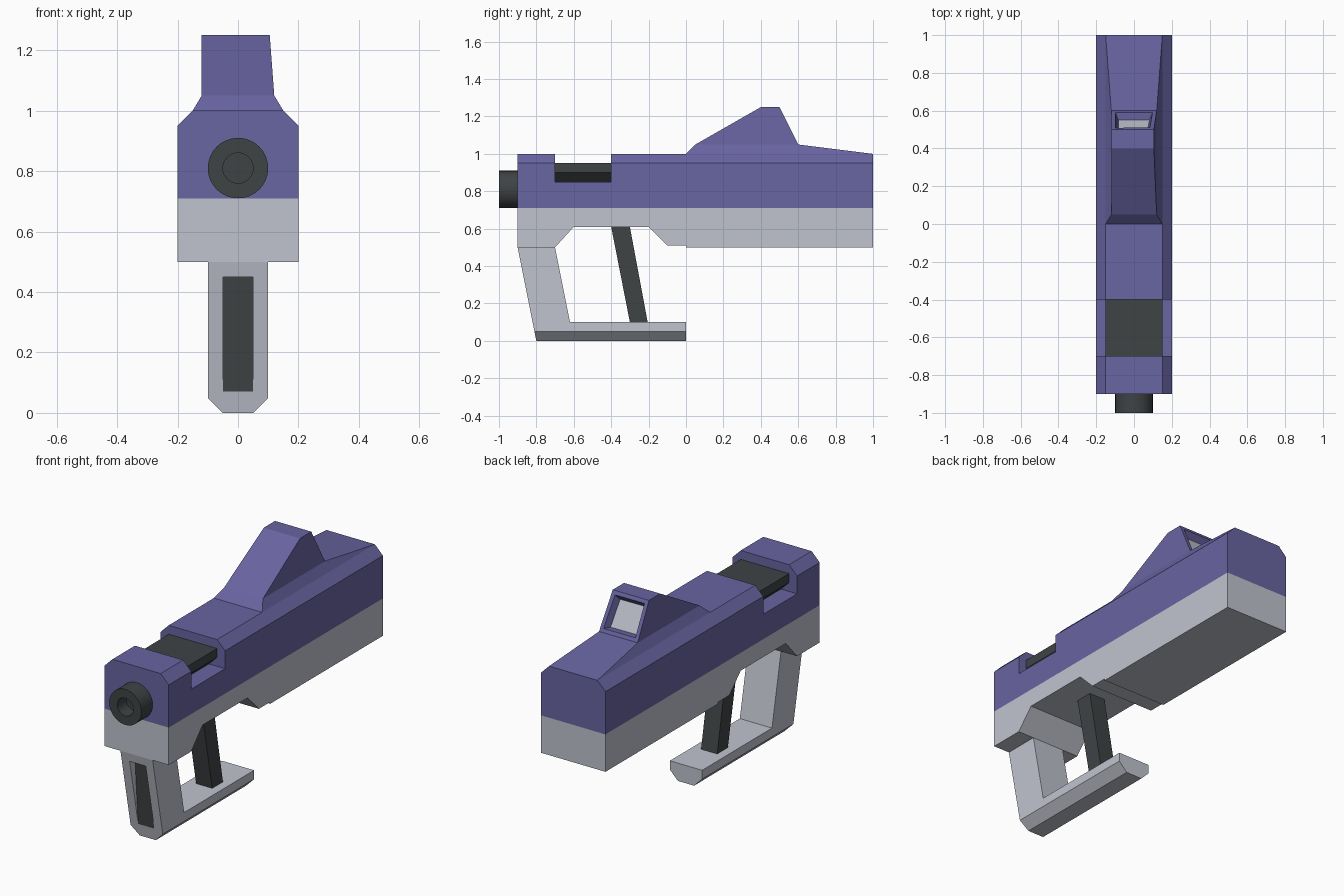
import bpy, bmesh
from mathutils import Vector, Matrix

cube = bpy.data.objects.get("Cube")
if cube:
    bpy.data.objects.remove(cube, do_unlink=True)


def material(name, rgb):
    m = bpy.data.materials.new(name)
    m.use_nodes = True
    m.diffuse_color = (*rgb, 1)
    m.node_tree.nodes["Principled BSDF"].inputs["Base Color"].default_value = (*rgb, 1)
    return m


PURPLE = material("purple shell", (0.14, 0.128, 0.36))
GREY = material("light grey", (0.53, 0.55, 0.62))
DARK = material("dark metal", (0.05, 0.056, 0.06))


def finish(name, bm, *mats):
    bmesh.ops.recalc_face_normals(bm, faces=bm.faces)
    mesh = bpy.data.meshes.new(name)
    bm.to_mesh(mesh)
    bm.free()
    for m in mats:
        mesh.materials.append(m)
    obj = bpy.data.objects.new(name, mesh)
    bpy.context.collection.objects.link(obj)
    return obj


def prism(name, profile, half, mat, chamfer=None):
    """Side profile of (y, z) points extruded across x.
    chamfer = (x, z, direction): cut both long edges at 45 degrees."""
    bm = bmesh.new()
    face = bm.faces.new([bm.verts.new((-half, y, z)) for y, z in profile])
    new = bmesh.ops.extrude_face_region(bm, geom=[face])["geom"]
    bmesh.ops.translate(bm, vec=(2 * half, 0, 0),
                        verts=[v for v in new if isinstance(v, bmesh.types.BMVert)])
    if chamfer:
        x, z, up = chamfer
        for side in (-1, 1):
            cut = bmesh.ops.bisect_plane(
                bm, geom=bm.verts[:] + bm.edges[:] + bm.faces[:],
                plane_co=(side * x, 0, z), plane_no=(side, 0, up), clear_outer=True)
            edges = [e for e in cut["geom_cut"] if isinstance(e, bmesh.types.BMEdge)]
            bmesh.ops.holes_fill(bm, edges=edges)
    return finish(name, bm, mat)


def loft(bottom, top):
    """Six-sided block between two rectangles (x0, x1, y0, y1, z)."""
    bm = bmesh.new()
    rings = []
    for x0, x1, y0, y1, z in (bottom, top):
        rings.append([bm.verts.new((x, y, z))
                      for x, y in ((x0, y0), (x1, y0), (x1, y1), (x0, y1))])
    low, high = rings
    bm.faces.new(low[::-1])
    bm.faces.new(high)
    for i in range(4):
        j = (i + 1) % 4
        bm.faces.new((low[i], low[j], high[j], high[i]))
    bmesh.ops.recalc_face_normals(bm, faces=bm.faces)
    return bm


# Upper shell with the slot for the slide, and the lower shell with its undercut
prism("upper_shell", [(-0.9, 0.71), (1, 0.71), (1, 1), (-0.4, 1), (-0.4, 0.85),
                      (-0.7, 0.85), (-0.7, 1), (-0.9, 1)], 0.2, PURPLE, (0.2, 0.95, 1))
prism("lower_shell", [(-0.9, 0.71), (-0.9, 0.5), (-0.7, 0.5), (-0.6, 0.61), (-0.2, 0.61),
                      (-0.1, 0.51), (0, 0.51), (0, 0.5), (1, 0.5), (1, 0.71)], 0.2, GREY)

# Dark slide block, undercut along its lower edges
prism("slide_block", [(-0.7, 0.85), (-0.4, 0.85), (-0.4, 0.95), (-0.7, 0.95)],
      0.15, DARK, (0.15, 0.9, -1))

# Grip with foot, and a recess in its front holding a dark panel
grip = prism("grip", [(-0.9, 0.5), (-0.7, 0.5), (-0.62, 0.1), (0, 0.1), (0, 0), (-0.8, 0)],
             0.1, GREY, (0.1, 0.05, -1))
cutter = prism("recess_cutter", [(-1, 0.45), (-0.84, 0.45), (-0.81, 0.07), (-1, 0.07)],
               0.05, GREY)
cutter.hide_render = True
mod = grip.modifiers.new("recess", "BOOLEAN")
mod.object, mod.operation, mod.solver = cutter, "DIFFERENCE", "EXACT"
bpy.context.view_layer.objects.active = grip
bpy.ops.object.modifier_apply(modifier=mod.name)
bpy.data.objects.remove(cutter, do_unlink=True)
prism("grip_panel", [(-0.843, 0.45), (-0.837, 0.45), (-0.807, 0.07), (-0.814, 0.07)],
      0.05, DARK)

# Slanted bar between foot and shell
prism("slanted_bar", [(-0.4, 0.61), (-0.3, 0.61), (-0.205, 0.1), (-0.3, 0.1)], 0.05, DARK)

# Sight: wide sloped base, then a hump with a recessed window at the back
finish("sight_base", loft((-0.15, 0.15, 0, 1, 1), (-0.12, 0.12, 0.05, 0.6, 1.05)), PURPLE)
bm = loft((-0.12, 0.12, 0.05, 0.6, 1.05), (-0.12, 0.105, 0.4, 0.5, 1.25))
window = max(bm.faces, key=lambda f: f.normal.y)
bmesh.ops.inset_individual(bm, faces=[window], thickness=0.03)
bmesh.ops.inset_individual(bm, faces=[window], thickness=0.022, depth=-0.036)
window.material_index = 1
finish("sight_hump", bm, PURPLE, GREY)

# Hollow muzzle, turned around the y axis
bm = bmesh.new()
ring = [(0, -0.92), (0.05, -0.92), (0.05, -1), (0.1, -1), (0.1, -0.9), (0, -0.9)]
verts = [bm.verts.new((r, y, 0.81)) for r, y in ring]
edges = [bm.edges.new(pair) for pair in zip(verts, verts[1:])]
bmesh.ops.spin(bm, geom=verts + edges, cent=Vector((0, 0, 0.81)), axis=(0, 1, 0),
               angle=6.283185, steps=32)
bmesh.ops.remove_doubles(bm, verts=bm.verts, dist=0.0005)
muzzle = finish("muzzle", bm, DARK)
bpy.ops.object.select_all(action="DESELECT")
muzzle.select_set(True)
bpy.context.view_layer.objects.active = muzzle
bpy.ops.object.shade_smooth_by_angle()
